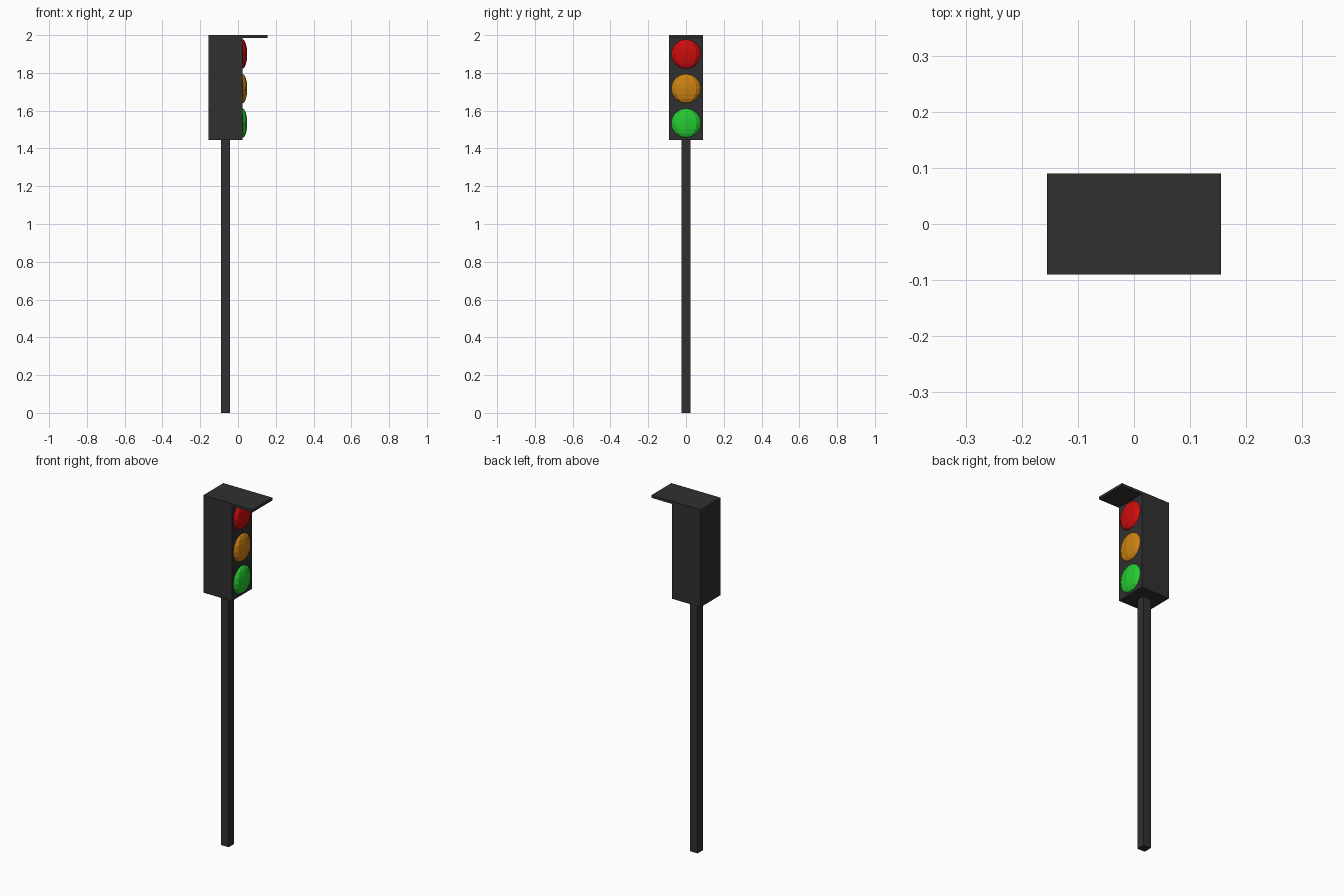
import bpy
from math import pi

cube = bpy.data.objects.get("Cube")
if cube:
    bpy.data.objects.remove(cube, do_unlink=True)


def material(name, rgb):
    m = bpy.data.materials.new(name)
    m.use_nodes = True
    m.diffuse_color = (*rgb, 1)
    m.node_tree.nodes["Principled BSDF"].inputs["Base Color"].default_value = (*rgb, 1)
    return m


def box(name, low, high, mat):
    centre = [(a + b) / 2 for a, b in zip(low, high)]
    bpy.ops.mesh.primitive_cube_add(size=1, location=centre)
    ob = bpy.context.object
    ob.name = name
    ob.scale = [b - a for a, b in zip(low, high)]
    bpy.ops.object.transform_apply(location=False, rotation=False, scale=True)
    ob.data.materials.append(mat)
    return ob


def lamp(name, z, mat):
    # flattened low-poly sphere, half sunk into the housing face
    bpy.ops.mesh.primitive_uv_sphere_add(segments=8, ring_count=8, radius=1,
                                         location=(FACE_X, 0, z))
    ob = bpy.context.object
    ob.name = name
    ob.scale = (0.025, 0.078, 0.078)
    bpy.ops.object.transform_apply(location=False, rotation=False, scale=True)
    ob.data.materials.append(mat)
    return ob


FACE_X = 0.024
HALF_W = 0.09
dark = material("dark grey", (0.03, 0.03, 0.03))

# Pole, housing and sun visor
box("pole", (-0.09, -0.024, 0), (-0.042, 0.024, 1.445), dark)
box("housing", (-0.155, -HALF_W, 1.445), (FACE_X, HALF_W, 2), dark)
box("visor", (FACE_X, -HALF_W, 1.985), (0.155, HALF_W, 2), dark)

# Lamps
lamp("red_lamp", 1.9, material("red", (0.6, 0.004, 0.004)))
lamp("amber_lamp", 1.717, material("amber", (0.6, 0.22, 0.006)))
lamp("green_lamp", 1.534, material("green", (0.018, 0.6, 0.03)))
